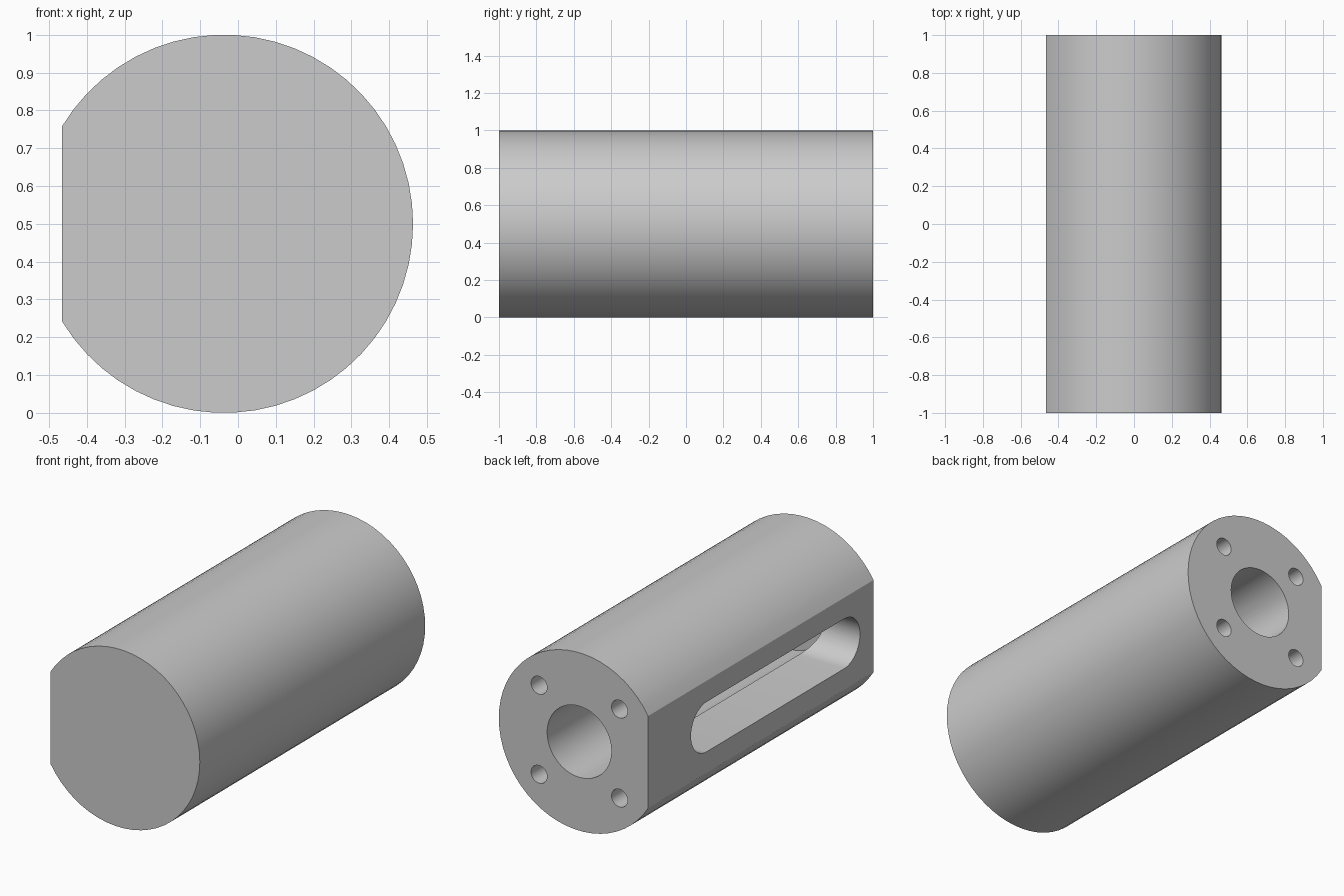
import bpy
import bmesh
from math import acos, cos, sin, pi, radians

cube = bpy.data.objects.get("Cube")
if cube:
    bpy.data.objects.remove(cube, do_unlink=True)

RADIUS = 0.5
AXIS_X, AXIS_Z = -0.037, 0.5
FLAT_X = -0.465

grey = bpy.data.materials.new("plain_grey")
grey.use_nodes = True
grey.diffuse_color = (0.6, 0.6, 0.6, 1)
grey.node_tree.nodes["Principled BSDF"].inputs["Base Color"].default_value = (0.6, 0.6, 0.6, 1)


def prism(name, points, offset):
    """Extrude a closed outline of 3D points by an offset vector."""
    bm = bmesh.new()
    face = bm.faces.new([bm.verts.new(p) for p in points])
    ext = bmesh.ops.extrude_face_region(bm, geom=[face])
    verts = [g for g in ext["geom"] if isinstance(g, bmesh.types.BMVert)]
    bmesh.ops.translate(bm, verts=verts, vec=offset)
    bmesh.ops.recalc_face_normals(bm, faces=bm.faces)
    mesh = bpy.data.meshes.new(name)
    bm.to_mesh(mesh)
    bm.free()
    mesh.materials.append(grey)
    obj = bpy.data.objects.new(name, mesh)
    bpy.context.collection.objects.link(obj)
    return obj


def arc(u, v, radius, start, end, steps):
    return [(u + radius * cos(start + (end - start) * i / steps),
             v + radius * sin(start + (end - start) * i / steps))
            for i in range(steps + 1)]


def bore(name, x, z, radius, depth, steps):
    """Round cutter entering through the back end."""
    ring = arc(x, z, radius, 0, 2 * pi, steps)[:-1]
    return prism(name, [(u, 1.1, v) for u, v in ring], (0, -0.1 - depth, 0))


# Round body with one flat side
edge = acos((FLAT_X - AXIS_X) / RADIUS)
outline = arc(AXIS_X, AXIS_Z, RADIUS, -edge, edge, 48)
body = prism("cylinder_body", [(x, -1, z) for x, z in outline], (0, 2, 0))

# Blind centre bore and four fastener holes
cutters = [bore("centre_bore_cutter", AXIS_X, AXIS_Z, 0.2, 1.88, 48)]
for sx in (-1, 1):
    for sz in (-1, 1):
        cutters.append(bore("fastener_hole_cutter", AXIS_X + sx * 0.25,
                            AXIS_Z + sz * 0.25, 0.05, 0.3, 24))

# Rounded slot from the flat side into the bore
slot = (arc(0.48, AXIS_Z, 0.14, -pi / 2, pi / 2, 20)
        + arc(-0.74, AXIS_Z, 0.14, pi / 2, 3 * pi / 2, 20))
cutters.append(prism("side_slot_cutter", [(AXIS_X, y, z) for y, z in slot], (-0.6, 0, 0)))

# Cut the openings
bpy.context.view_layer.objects.active = body
for cutter in cutters:
    cutter.hide_render = True
    mod = body.modifiers.new("cut", "BOOLEAN")
    mod.operation = "DIFFERENCE"
    mod.solver = "EXACT"
    mod.object = cutter
    bpy.ops.object.modifier_apply(modifier=mod.name)
for cutter in cutters:
    bpy.data.objects.remove(cutter, do_unlink=True)

bpy.ops.object.select_all(action="DESELECT")
body.select_set(True)
bpy.ops.object.shade_smooth_by_angle(angle=radians(25))
